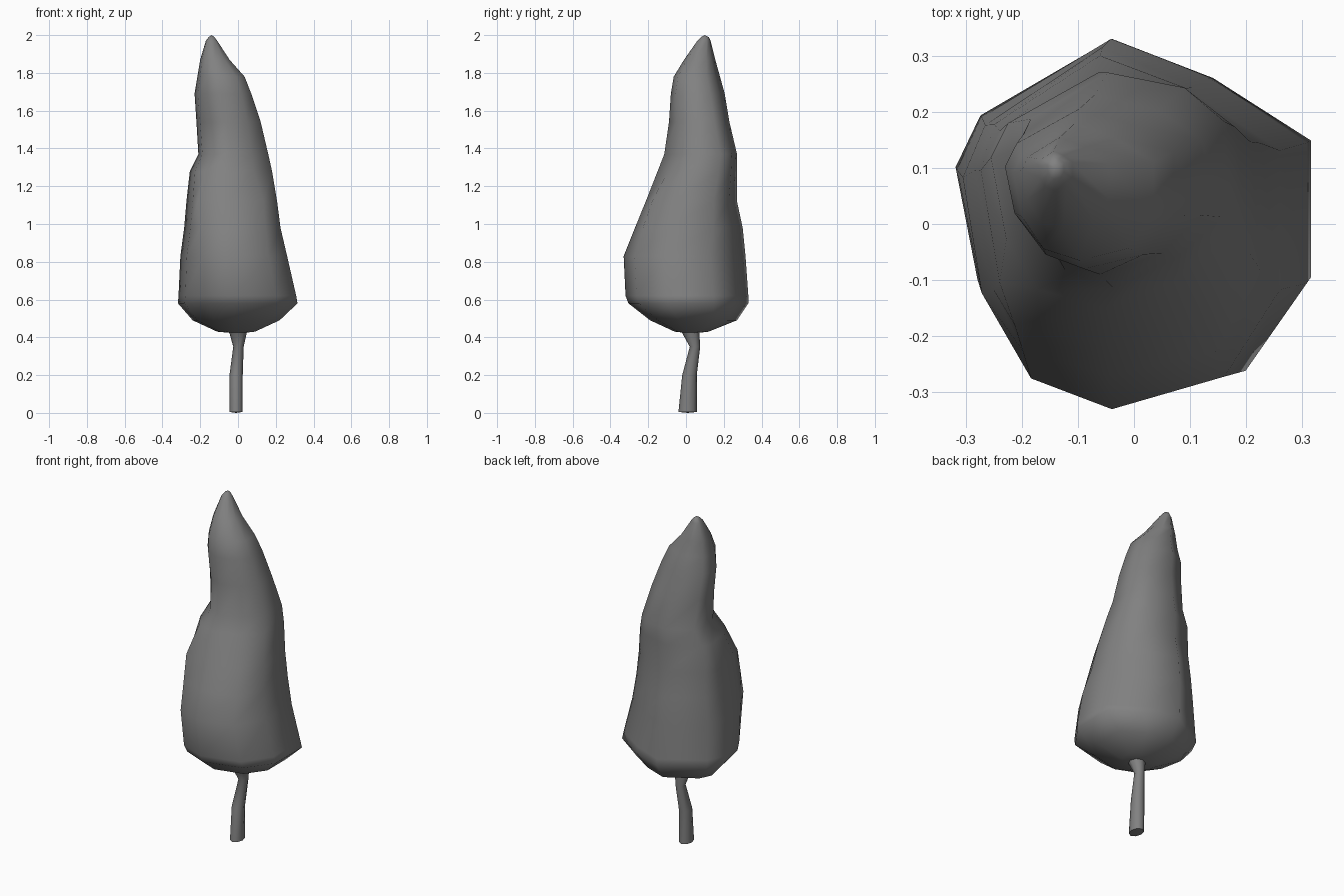
import bpy, bmesh, math

if "Cube" in bpy.data.objects:
    bpy.data.objects.remove(bpy.data.objects["Cube"])

grey = bpy.data.materials.new("dark_grey")
grey.diffuse_color = (0.22, 0.22, 0.22, 1)
grey.use_nodes = True
grey.node_tree.nodes["Principled BSDF"].inputs["Base Color"].default_value = grey.diffuse_color


def loft(name, section, rings, cap_low, cap_high, bulge={}):
    """Stretch a unit section to each ring's (z, x0, x1, y0, y1) bounds and skin the rings.
    Extra ring values scale the matching bulge, which shifts some section points."""
    bm = bmesh.new()
    loops = []
    for z, x0, x1, y0, y1, *amounts in rings:
        loop = []
        for i, (u, v) in enumerate(section):
            if i in bulge:
                side, du, dv = bulge[i]
                u, v = u + du * amounts[side], v + dv * amounts[side]
            loop.append(bm.verts.new(((x0 + x1) / 2 + u * (x1 - x0) / 2,
                                      (y0 + y1) / 2 + v * (y1 - y0) / 2, z)))
        loops.append(loop)
    n = len(section)
    for a, b in zip(loops, loops[1:]):
        for i in range(n):
            j = (i + 1) % n
            bm.faces.new((a[i], a[j], b[j], b[i]))
    # Close each end with a fan to a centre point
    for loop, tip in ((loops[0], cap_low), (loops[-1], cap_high)):
        c = bm.verts.new(tip)
        for i in range(n):
            bm.faces.new((loop[i], loop[(i + 1) % n], c))
    bmesh.ops.recalc_face_normals(bm, faces=bm.faces)
    mesh = bpy.data.meshes.new(name)
    bm.to_mesh(mesh)
    bm.free()
    mesh.materials.append(grey)
    obj = bpy.data.objects.new(name, mesh)
    bpy.context.collection.objects.link(obj)
    bpy.ops.object.select_all(action='DESELECT')
    obj.select_set(True)
    bpy.context.view_layer.objects.active = obj
    bpy.ops.object.shade_smooth_by_angle(angle=math.radians(60))
    return obj


# Foliage: irregular ten-sided section, leaning towards a tip at the back left
crown_section = [(1, 0.43), (0.45, 0.78), (-0.12, 1), (-0.86, 0.57), (-1, 0.28),
                 (-0.88, -0.36), (-0.57, -0.83), (-0.06, -1), (0.65, -0.82), (1, -0.34)]
# Bulges: side 0 is front left, side 1 back right, side 2 front right
crown_bulge = {5: (0, 0.02, -0.19), 6: (0, -0.18, -0.03),
               0: (1, 0, 0.12), 1: (1, 0.17, 0.08), 8: (2, 0.1, -0.08)}
crown_rings = [
    (0.43, -0.11, 0.09, -0.06, 0.12, 0, 0, 0),
    (0.49, -0.24, 0.22, -0.19, 0.27, -0.4, 0, 0),
    (0.58, -0.318, 0.315, -0.305, 0.33, -0.4, 0, 0),
    (0.62, -0.315, 0.308, -0.32, 0.33, -0.2, 0, 0),
    (0.83, -0.305, 0.26, -0.33, 0.315, 0, 0, 0),
    (0.98, -0.285, 0.225, -0.27, 0.30, 0.5, 0.2, 0.4),
    (1.12, -0.273, 0.207, -0.213, 0.27, 1, 0.5, 0.5),
    (1.28, -0.255, 0.18, -0.15, 0.27, 0.3, 0.9, -1),
    (1.37, -0.21, 0.16, -0.115, 0.27, -0.2, 1, -1.2),
    (1.54, -0.22, 0.12, -0.09, 0.23, -0.4, 0.6, -0.7),
    (1.69, -0.23, 0.07, -0.08, 0.205, -0.3, 0.3, 0),
    (1.78, -0.215, 0.035, -0.065, 0.18, 0, 0, 0),
    (1.87, -0.20, -0.045, -0.01, 0.155, 0, 0, 0),
    (1.97, -0.17, -0.11, 0.06, 0.13, 0, 0, 0),
    (1.99, -0.155, -0.125, 0.08, 0.12, 0, 0, 0),
]
loft("foliage", crown_section, crown_rings, (0, 0.03, 0.42), (-0.14, 0.10, 2.0), crown_bulge)

# Trunk: slightly bent eight-sided stem
stem_section = [(math.cos(math.tau * k / 8), math.sin(math.tau * k / 8)) for k in range(8)]
stem_rings = [
    (0.005, -0.045, 0.025, -0.04, 0.057),
    (0.20, -0.045, 0.025, -0.02, 0.057),
    (0.35, -0.025, 0.03, 0.02, 0.075),
    (0.44, -0.05, 0.05, -0.03, 0.07),
]
loft("trunk", stem_section, stem_rings, (-0.01, 0.01, 0.0), (0, 0.02, 0.45))
